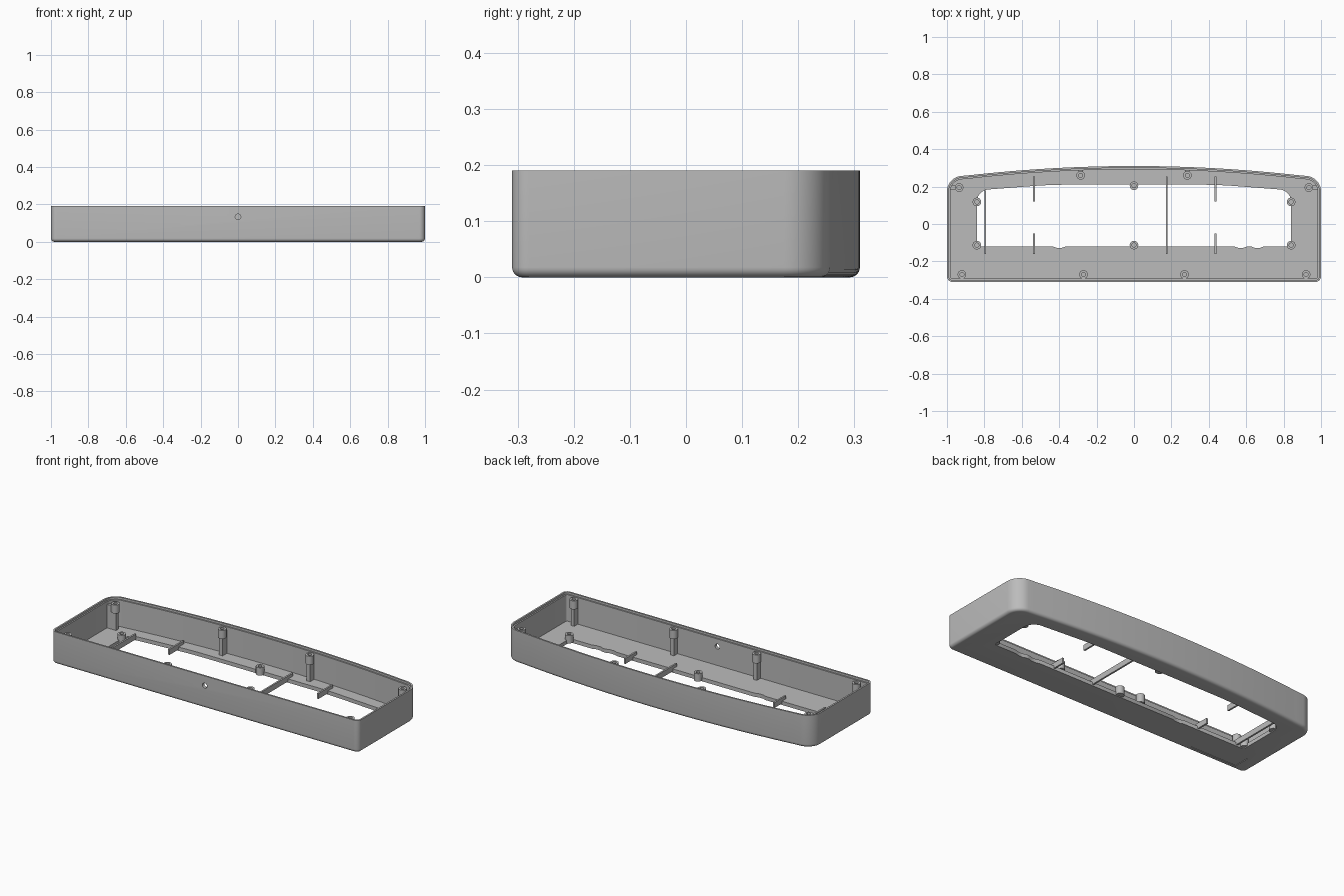
import bpy, bmesh, math
from mathutils import Vector

if "Cube" in bpy.data.objects:
    bpy.data.objects.remove(bpy.data.objects["Cube"], do_unlink=True)

GREY = (0.5, 0.5, 0.5, 1)
mat = bpy.data.materials.new("plain_grey")
mat.use_nodes = True
mat.diffuse_color = GREY
mat.node_tree.nodes["Principled BSDF"].inputs["Base Color"].default_value = GREY


def rounded(points, steps=10):
    """Closed outline from (x, y, rounding) corners."""
    out = []
    for i, (x, y, r) in enumerate(points):
        c = Vector((x, y))
        if r == 0:
            out.append(c)
            continue
        a = c + (Vector(points[i - 1][:2]) - c).normalized() * r
        b = c + (Vector(points[(i + 1) % len(points)][:2]) - c).normalized() * r
        p, q = a.lerp(c, 0.55), b.lerp(c, 0.55)
        for k in range(steps + 1):
            t = k / steps
            s = 1 - t
            out.append(a * s**3 + p * 3 * s * s * t + q * 3 * s * t * t + b * t**3)
    return out


def inset(loop, d):
    """Move a counter-clockwise outline inwards by d."""
    out = []
    for i, p in enumerate(loop):
        e = (p - loop[i - 1]).normalized()
        f = (loop[(i + 1) % len(loop)] - p).normalized()
        n = Vector((-e.y - f.y, e.x + f.x)).normalized()
        out.append(p + n * d / max(0.5, n.dot(Vector((-e.y, e.x)))))
    return out


def circle(r, n=24):
    return [Vector((r * math.cos(k * math.tau / n), r * math.sin(k * math.tau / n)))
            for k in range(n)]


def loft(name, rings, at=(0, 0, 0)):
    """Solid through (outline, z) rings, capped at both ends."""
    bm = bmesh.new()
    vs = [[bm.verts.new((p.x, p.y, z)) for p in loop] for loop, z in rings]
    for a, b in zip(vs, vs[1:]):
        for i in range(len(a)):
            j = (i + 1) % len(a)
            bm.faces.new((a[i], a[j], b[j], b[i]))
    bm.faces.new(vs[0][::-1])
    bm.faces.new(vs[-1])
    bmesh.ops.recalc_face_normals(bm, faces=bm.faces)
    mesh = bpy.data.meshes.new(name)
    bm.to_mesh(mesh)
    bm.free()
    mesh.materials.append(mat)
    ob = bpy.data.objects.new(name, mesh)
    ob.location = at
    bpy.context.collection.objects.link(ob)
    return ob


def box(name, x0, x1, y0, y1, z0, z1):
    loop = [Vector(p) for p in ((x0, y0), (x1, y0), (x1, y1), (x0, y1))]
    return loft(name, [(loop, z0), (loop, z1)])


def smooth(ob):
    bpy.ops.object.select_all(action="DESELECT")
    ob.select_set(True)
    bpy.context.view_layer.objects.active = ob
    bpy.ops.object.shade_smooth_by_angle(angle=math.radians(35))


def cut(ob, cutter):
    mod = ob.modifiers.new(cutter.name, "BOOLEAN")
    mod.operation = "DIFFERENCE"
    mod.solver = "EXACT"
    mod.object = cutter
    bpy.context.view_layer.objects.active = ob
    bpy.ops.object.modifier_apply(modifier=mod.name)
    bpy.data.objects.remove(cutter, do_unlink=True)


# Tray shell: bowed back wall, rounded bottom edge, stepped rim
FLOOR, TOP = 0.022, 0.19
bow = [(x, 0.31 - 0.055 * (x / 0.93) ** 2, 0)
       for x in [0.88 - 1.76 * k / 32 for k in range(33)]]
outline = rounded([(-1, -0.31, 0.03), (1, -0.31, 0.03), (1, 0.25, 0.075)]
                  + bow + [(-1, 0.25, 0.075)])
R = 0.018
rings = [(inset(outline, R * (1 - math.sin(a))), R * (1 - math.cos(a)))
         for a in [k * math.pi / 12 for k in range(7)]]
rings += [(outline, TOP), (inset(outline, 0.01), TOP), (inset(outline, 0.01), TOP - 0.012),
          (inset(outline, 0.018), TOP - 0.012), (inset(outline, 0.018), FLOOR)]
shell = loft("tray_shell", rings)

# Floor window with small notches on its front edge
notches = []
for x in (-0.4, 0.57, 0.66):
    notches += [(x - 0.035, -0.12, 0), (x - 0.015, -0.127, 0),
                (x + 0.015, -0.127, 0), (x + 0.035, -0.12, 0)]
window = rounded([(-0.84, -0.12, 0.01)] + notches
                 + [(0.84, -0.12, 0.01), (0.84, 0.18, 0.06), (0.45, 0.21, 0.08),
                    (-0.45, 0.21, 0.08), (-0.84, 0.18, 0.06)])
cut(shell, loft("window_cutter", [(window, -0.1), (window, 0.1)]))

# Shallow label recess underneath and pin hole in the front wall
cut(shell, box("recess_cutter", -0.92, -0.62, -0.28, -0.18, -0.05, 0.003))
pin = loft("pin_cutter", [(circle(0.015), -0.05), (circle(0.015), 0.05)], (0, -0.31, 0.133))
pin.rotation_euler.x = math.pi / 2
bpy.context.view_layer.update()
cut(shell, pin)
smooth(shell)


def boss(name, x, y, z0, z1):
    """Screw boss with a blind hole."""
    smooth(loft(name, [(circle(0.023), z0), (circle(0.023), z1), (circle(0.011), z1),
                       (circle(0.011), z0 + 0.008)], (x, y, 0)))


# Tall bosses near the walls, each on a slim post tied to the wall
W = 0.011
for side, s in (("left", 1), ("right", -1)):
    for place, x, y in (("back_corner", 0.935, 0.195), ("back_middle", 0.285, 0.26),
                        ("front_corner", 0.92, -0.27), ("front_middle", 0.27, -0.27)):
        x *= s
        boss(f"{side}_{place}_boss", x, y, 0.125, 0.175)
        ya, yb = (y - 0.012, y + 0.033) if y > 0 else (-0.298, y + 0.012)
        xa, xb = x - W, x + W
        if place == "back_corner":
            ya, yb = y - W, y + W
            xa, xb = sorted((x - s * 0.012, s * 0.988))
        box(f"{side}_{place}_post", xa, xb, ya, yb, FLOOR - 0.004, 0.16)

# Short bosses around the window
for i, (x, y) in enumerate([(x, y) for x in (-0.84, 0, 0.84) for y in (-0.113, 0.118)]):
    boss(f"window_boss_{i + 1}", x, 0.205 if x == 0 and y > 0 else y, 0.006, 0.052)

# Thin ribs across and beside the window
for name, x, y0, y1 in (("end_rib", -0.795, -0.16, 0.18), ("cross_rib", 0.175, -0.16, 0.255),
                        ("right_back_rib", -0.535, 0.12, 0.255),
                        ("right_front_rib", -0.535, -0.16, -0.05),
                        ("left_back_rib", 0.435, 0.12, 0.255),
                        ("left_front_rib", 0.435, -0.16, -0.05)):
    box(name, x - 0.005, x + 0.005, y0, y1, 0.008, 0.04)
